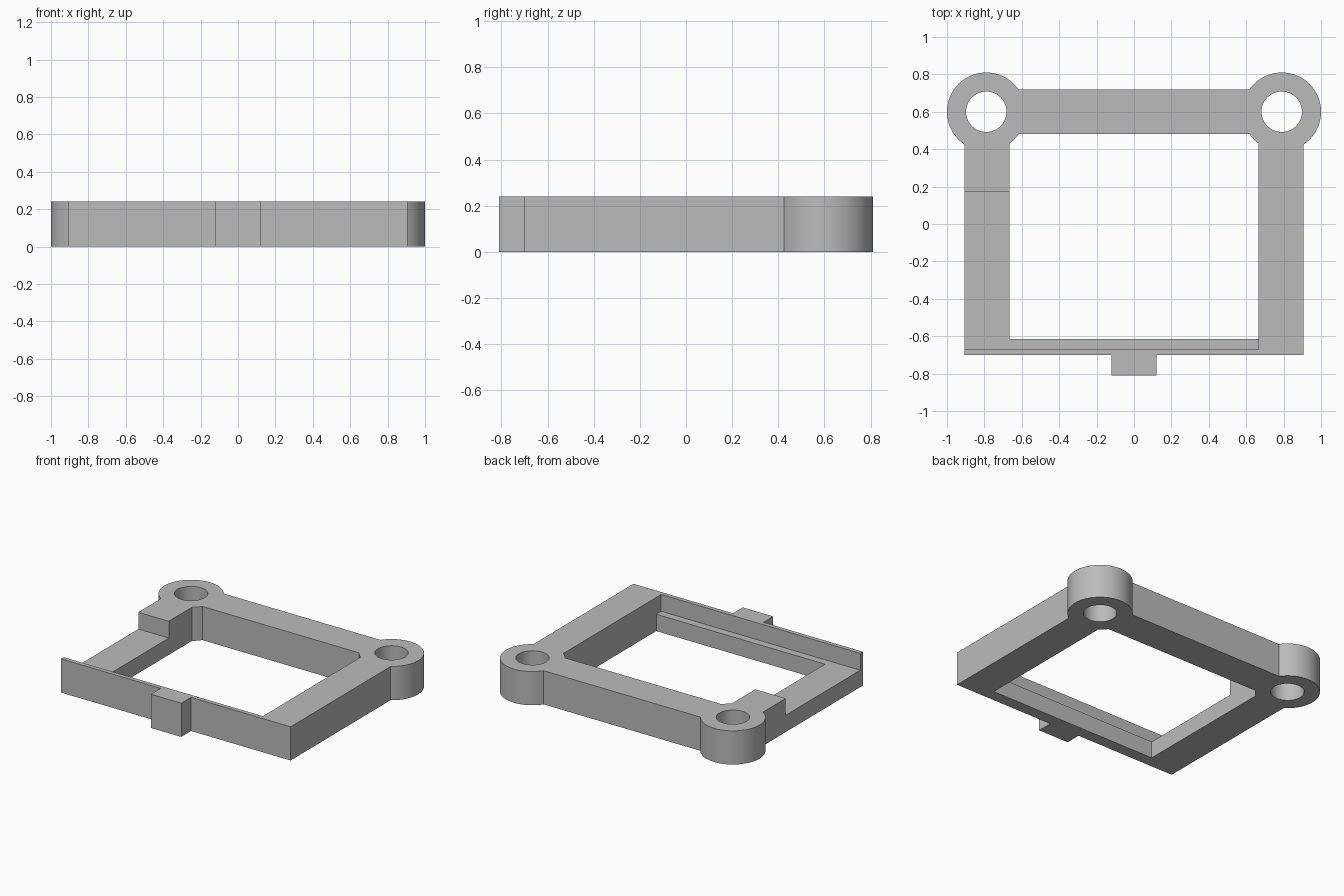
import bpy
import math

cube = bpy.data.objects.get("Cube")
if cube:
    bpy.data.objects.remove(cube, do_unlink=True)

HEIGHT = 0.24
LEDGE = 0.12            # height of the lowered rail and front ledge
OUTER, INNER = 0.905, 0.665
FRONT = -0.70
BOSS_X, BOSS_Y = 0.79, 0.60

grey = bpy.data.materials.new("plain grey")
grey.use_nodes = True
grey.diffuse_color = (0.5, 0.5, 0.5, 1)
grey.node_tree.nodes["Principled BSDF"].inputs["Base Color"].default_value = (0.5, 0.5, 0.5, 1)


def box(name, x0, x1, y0, y1, top=HEIGHT):
    bpy.ops.mesh.primitive_cube_add(size=1, location=((x0 + x1) / 2, (y0 + y1) / 2, top / 2))
    ob = bpy.context.object
    ob.name = name
    ob.scale = (x1 - x0, y1 - y0, top)
    bpy.ops.object.transform_apply(location=True, scale=True)
    ob.data.materials.append(grey)
    return ob


def cylinder(name, x, radius, depth):
    bpy.ops.mesh.primitive_cylinder_add(vertices=96, radius=radius, depth=depth,
                                        location=(x, BOSS_Y, HEIGHT / 2))
    ob = bpy.context.object
    ob.name = name
    bpy.ops.object.transform_apply(location=True)
    ob.data.materials.append(grey)
    return ob


def combine(target, other, operation):
    mod = target.modifiers.new(operation.lower(), "BOOLEAN")
    mod.operation = operation
    mod.solver = "EXACT"
    mod.object = other
    bpy.context.view_layer.objects.active = target
    bpy.ops.object.modifier_apply(modifier=mod.name)
    bpy.data.objects.remove(other, do_unlink=True)


# Back bar is the base that everything else joins
frame = box("mounting_frame", -BOSS_X, BOSS_X, 0.48, 0.72)

parts = [
    box("full_rail", INNER, OUTER, FRONT, BOSS_Y),
    box("raised_block", -OUTER, -INNER, 0.17, BOSS_Y),
    box("low_rail", -OUTER, -INNER, FRONT, 0.3, LEDGE),
    box("front_ledge", -0.8, 0.8, FRONT, -0.615, LEDGE),
    box("front_lip", -OUTER, 0.8, FRONT, -0.67),
    box("front_tab", -0.12, 0.12, -0.81, -0.68),
]
# Round corner bosses
parts += [cylinder("corner_boss", s * BOSS_X, 0.21, HEIGHT) for s in (-1, 1)]
for part in parts:
    combine(frame, part, "UNION")

# Screw holes through the bosses
for s in (-1, 1):
    combine(frame, cylinder("hole_cutter", s * BOSS_X, 0.108, 1), "DIFFERENCE")

bpy.ops.object.select_all(action="DESELECT")
frame.select_set(True)
bpy.context.view_layer.objects.active = frame
bpy.ops.object.shade_smooth_by_angle(angle=math.radians(30))
